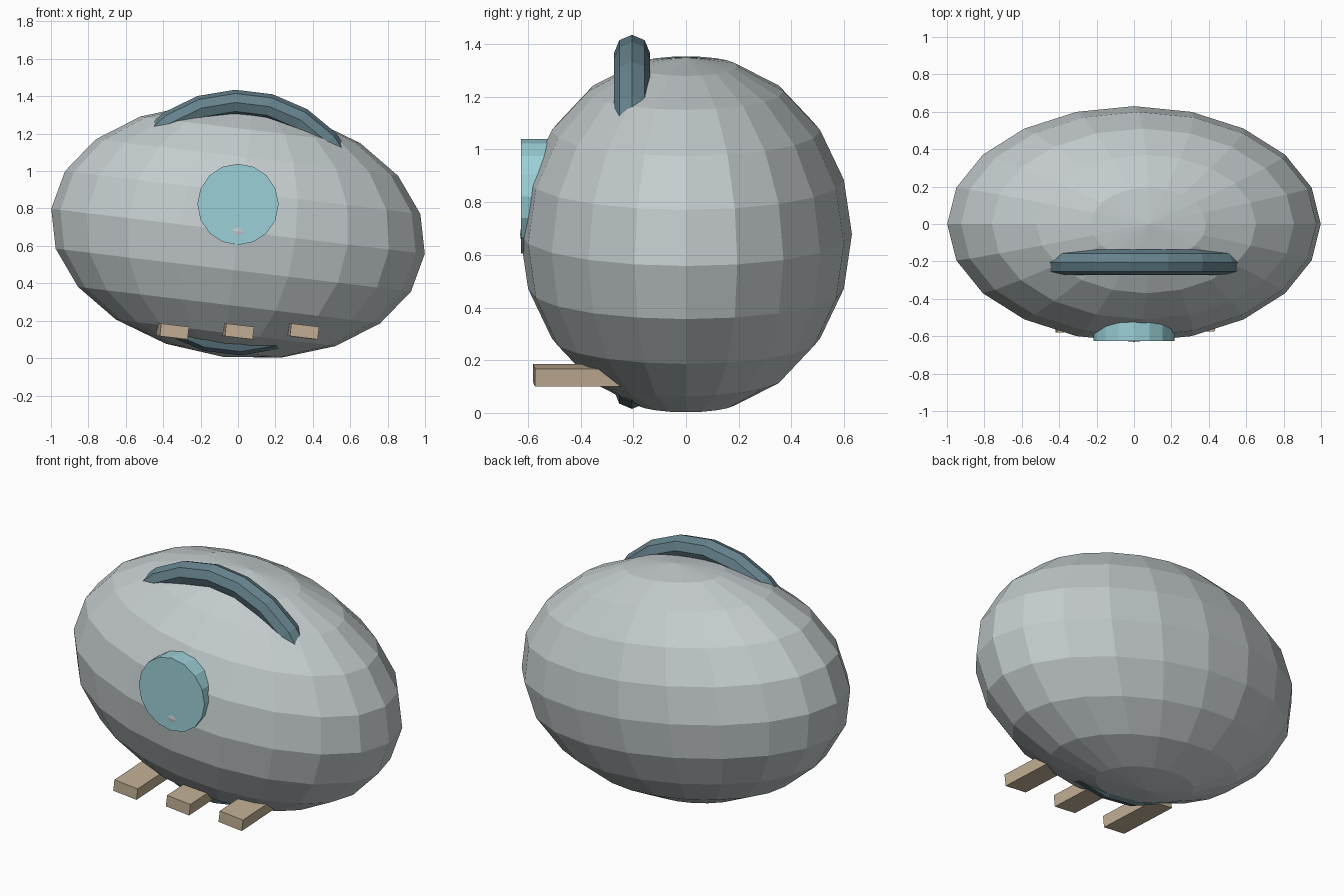
import bpy, bmesh, math
from mathutils import Matrix, Vector

TILT = 0.12
ROLL = Matrix.Rotation(TILT, 4, 'Y')

cube = bpy.data.objects.get("Cube")
if cube:
    bpy.data.objects.remove(cube, do_unlink=True)


def material(name, rgb):
    m = bpy.data.materials.new(name)
    m.use_nodes = True
    m.diffuse_color = (*rgb, 1)
    for n in m.node_tree.nodes:
        if n.type == 'BSDF_PRINCIPLED':
            n.inputs["Base Color"].default_value = (*rgb, 1)
    return m


def add_object(name, bm, mat):
    bmesh.ops.recalc_face_normals(bm, faces=bm.faces)
    mesh = bpy.data.meshes.new(name)
    bm.to_mesh(mesh)
    bm.free()
    mesh.materials.append(mat)
    ob = bpy.data.objects.new(name, mesh)
    bpy.context.collection.objects.link(ob)
    return ob


def scale(x, y, z):
    return Matrix.Diagonal((x, y, z, 1))


shell = material("pale grey", (0.55, 0.60, 0.61))
glass = material("light aqua", (0.33, 0.63, 0.68))
band = material("slate blue", (0.13, 0.22, 0.26))
wood = material("tan", (0.54, 0.43, 0.30))

# Tilted faceted body
bm = bmesh.new()
bmesh.ops.create_uvsphere(
    bm, u_segments=20, v_segments=10, radius=1,
    matrix=Matrix.Translation((0, 0, 0.678)) @ ROLL @ scale(1.006, 0.63, 0.676))
add_object("body", bm, shell)

# Round window on the front
bm = bmesh.new()
bmesh.ops.create_cone(
    bm, cap_ends=True, segments=16, radius1=0.217, radius2=0.217, depth=0.2,
    matrix=Matrix.Translation((0, -0.5265, 0.822)) @ Matrix.Rotation(math.pi / 2, 4, 'X'))
add_object("window", bm, glass)

# Ring that emerges as a handle above and a ridge below
bm = bmesh.new()
tube, major, steps = 0.068, 0.642, 22
section = [bm.verts.new((major + tube * math.cos(a), tube * math.sin(a), 0))
           for a in (math.tau * i / 8 for i in range(8))]
edges = [bm.edges.new((section[i], section[(i + 1) % 8])) for i in range(8)]
bmesh.ops.spin(bm, geom=section + edges, cent=(0, 0, 0), axis=(0, 1, 0),
               angle=math.tau, steps=steps, use_merge=True)
bmesh.ops.remove_doubles(bm, verts=bm.verts, dist=0.0005)
bm.transform(Matrix.Translation((0, -0.205, 0.725)) @ ROLL)
add_object("handle_ring", bm, band)

# Three block feet pointing forward
for name, x in (("right", -0.34), ("middle", 0.008), ("left", 0.356)):
    bm = bmesh.new()
    bmesh.ops.create_cube(
        bm, size=1,
        matrix=Matrix.Translation((x, -0.577, 0.1425)) @ Matrix.Rotation(0.05, 4, 'Z')
        @ ROLL @ Matrix.Translation((0, 0.19, 0)) @ scale(0.15, 0.38, 0.068))
    add_object(name + "_foot", bm, wood)
